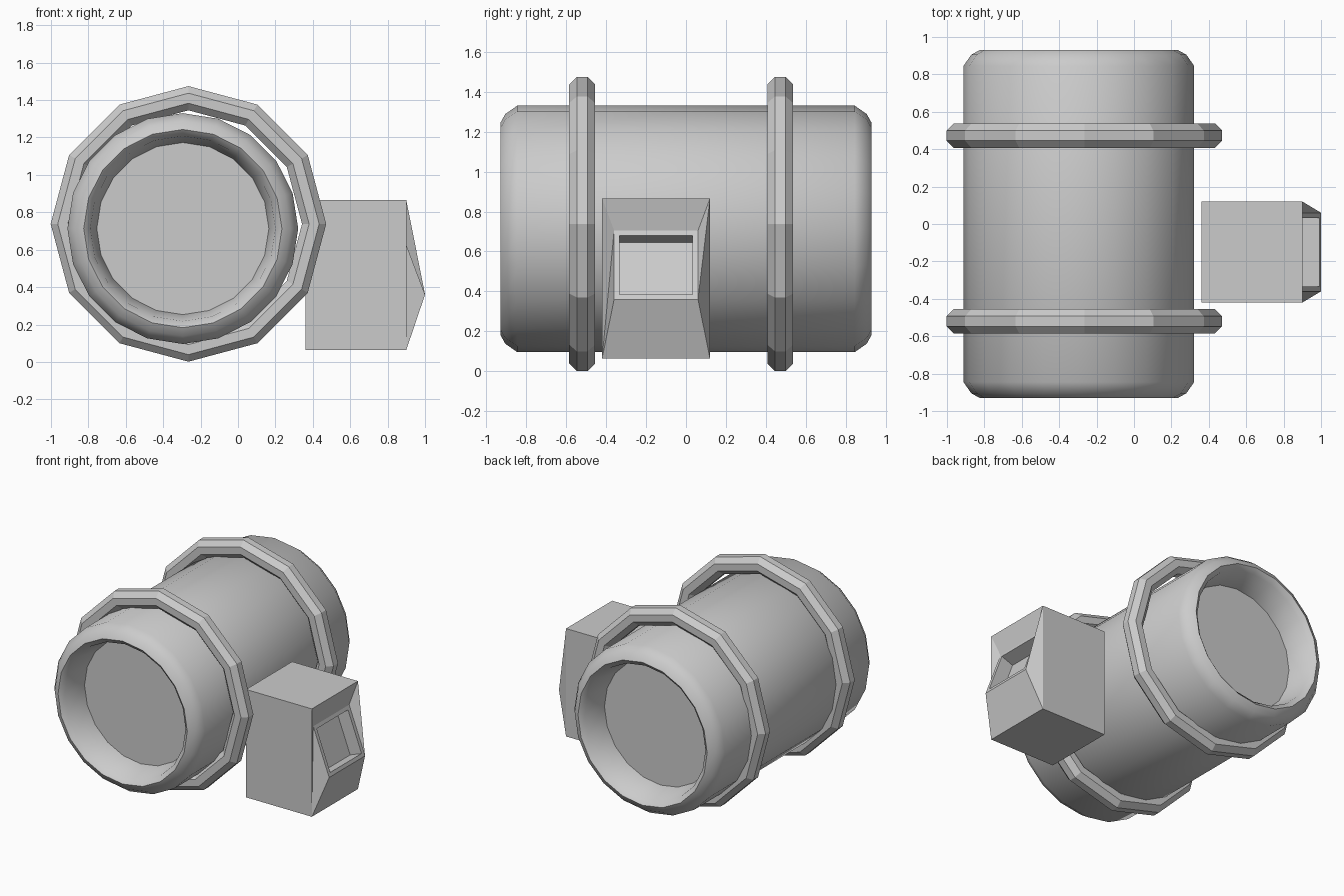
import bpy, bmesh
from math import sin, cos, pi, radians
from mathutils import Vector

if "Cube" in bpy.data.objects:
    bpy.data.objects.remove(bpy.data.objects["Cube"])


def finish(bm, name, smooth=None):
    bmesh.ops.recalc_face_normals(bm, faces=bm.faces[:])
    mesh = bpy.data.meshes.new(name)
    bm.to_mesh(mesh)
    bm.free()
    ob = bpy.data.objects.new(name, mesh)
    bpy.context.collection.objects.link(ob)
    if smooth:
        bpy.ops.object.select_all(action='DESELECT')
        ob.select_set(True)
        bpy.context.view_layer.objects.active = ob
        bpy.ops.object.shade_smooth_by_angle(angle=radians(smooth))
    return ob


def lathe(name, profile, sides, centre, closed, smooth=None):
    """Turn (radius, y) points around the y axis; open profiles get end caps."""
    bm = bmesh.new()
    loops = [[bm.verts.new((centre[0] + r * cos(2 * pi * i / sides), centre[1] + y,
                            centre[2] + r * sin(2 * pi * i / sides)))
              for i in range(sides)] for r, y in profile]
    pairs = list(zip(loops, loops[1:]))
    if closed:
        pairs.append((loops[-1], loops[0]))
    for a, b in pairs:
        for i in range(sides):
            j = (i + 1) % sides
            bm.faces.new((a[i], a[j], b[j], b[i]))
    if not closed:
        bm.faces.new(loops[0])
        bm.faces.new(loops[-1])
    return finish(bm, name, smooth)


# Barrel with rounded rims and recessed end discs
end = [(0.46, 0.72), (0.495, 0.90), (0.53, 0.93), (0.575, 0.905), (0.617, 0.845)]
barrel_profile = [(r, -y) for r, y in end] + end[::-1]
lathe("barrel", barrel_profile, 20, (-0.295, 0, 0.713), False, 50)

# Twelve-sided hoops with an octagonal section
section = [(0.672 + 0.07 * cos(pi / 8 + k * pi / 4), 0.07 * sin(pi / 8 + k * pi / 4))
           for k in range(8)]
for label, y in (("front", -0.52), ("back", 0.472)):
    lathe(label + "_hoop", section, 12, (-0.265, y, 0.738), True)

# Control box with a faceted front and a sunken panel
bm = bmesh.new()
V = lambda x, y, z: bm.verts.new((x, y, z))
X0, X1, Y0, Y1, Z0, Z1 = 0.36, 0.90, -0.42, 0.12, 0.065, 0.865
back = [V(X0, Y0, Z0), V(X0, Y1, Z0), V(X0, Y1, Z1), V(X0, Y0, Z1)]
bl, br, tr, tl = V(X1, Y0, Z0), V(X1, Y1, Z0), V(X1, Y1, Z1), V(X1, Y0, Z1)
foot_l, foot_r = V(X1, Y0 + 0.06, Z0), V(X1, Y1 - 0.06, Z0)
nose_l, nose_r = V(1.0, Y0 + 0.06, 0.36), V(1.0, Y1 - 0.06, 0.36)
brow_l, brow_r = V(0.87, Y0 + 0.06, 0.705), V(0.87, Y1 - 0.06, 0.705)
for f in (back, (back[0], back[3], tl, bl), (back[1], br, tr, back[2]),
          (back[3], back[2], tr, tl), (back[0], bl, foot_l, foot_r, br, back[1]),
          (tl, tr, brow_r, brow_l), (nose_l, nose_r, foot_r, foot_l),
          (tl, brow_l, bl), (brow_l, nose_l, bl), (bl, nose_l, foot_l),
          (tr, nose_r, brow_r), (tr, br, nose_r), (br, foot_r, nose_r)):
    bm.faces.new(f)
panel = bm.faces.new((brow_l, brow_r, nose_r, nose_l))
bmesh.ops.recalc_face_normals(bm, faces=bm.faces[:])
bmesh.ops.inset_individual(bm, faces=[panel], thickness=0.038)
bmesh.ops.inset_individual(bm, faces=[panel], thickness=0.0, depth=-0.10)
finish(bm, "control_box")
